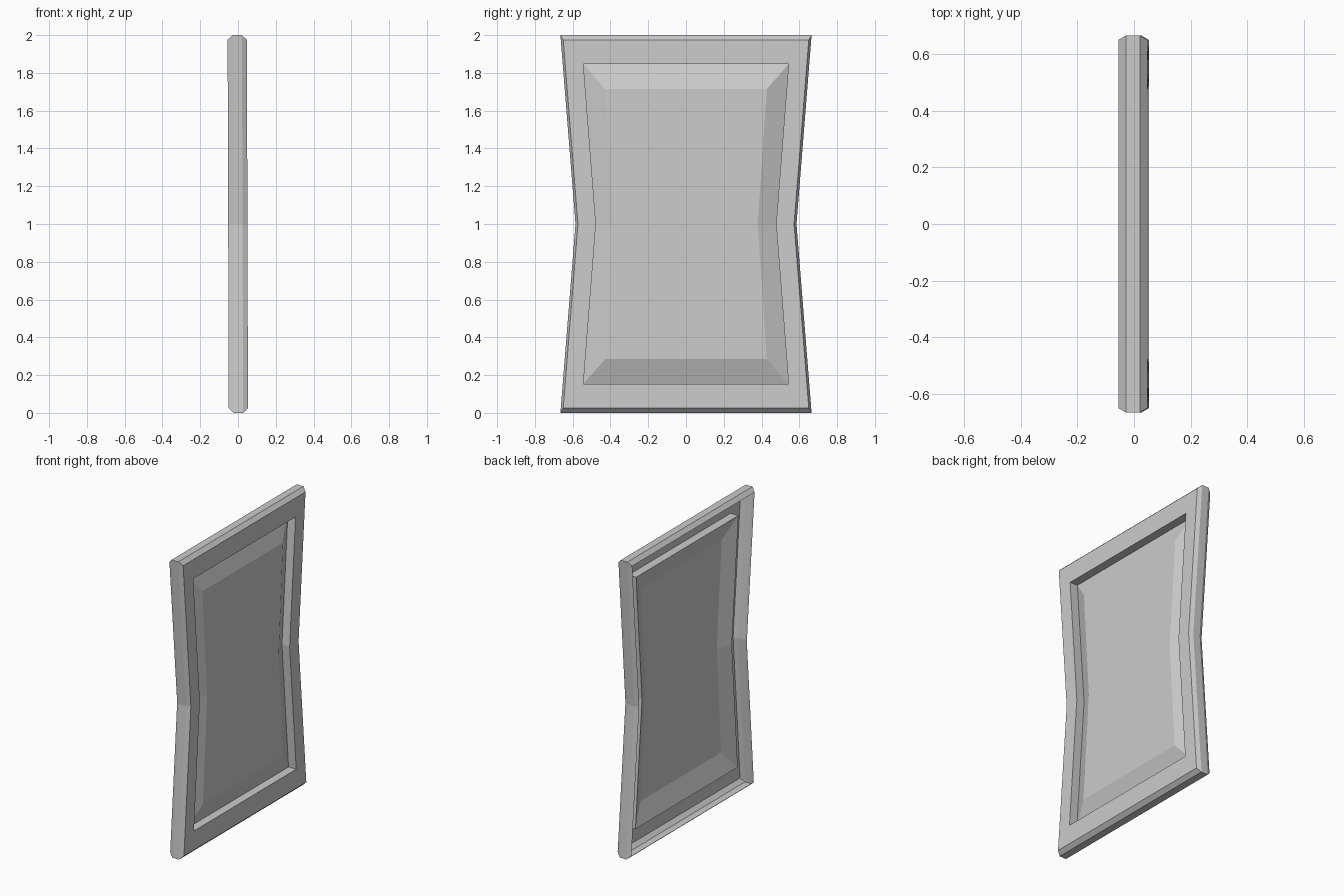
import bpy

if "Cube" in bpy.data.objects:
    bpy.data.objects.remove(bpy.data.objects["Cube"])

LEAN = 0.003  # the slab leans back very slightly


def ring(x, y_end, y_mid, z_low):
    """Six-point waisted outline at depth x."""
    z_high = 2 - z_low
    pts = [(-y_end, z_low), (y_end, z_low), (y_mid, 1),
           (y_end, z_high), (-y_end, z_high), (-y_mid, 1)]
    return [(x - LEAN * (z - 1), y, z) for y, z in pts]


def loft(name, rings, cap=False):
    """Join successive outlines with quads, optionally closing the last one."""
    verts = [v for r in rings for v in r]
    n = 6
    faces = []
    for k in range(len(rings) - 1):
        for i in range(n):
            j = (i + 1) % n
            faces.append((k * n + i, k * n + j, (k + 1) * n + j, (k + 1) * n + i))
    if cap:
        b = (len(rings) - 1) * n
        # two quads meeting along the waist
        faces += [(b, b + 1, b + 2, b + 5), (b + 5, b + 2, b + 3, b + 4)]
    mesh = bpy.data.meshes.new(name)
    mesh.from_pydata(verts, [], faces)
    mesh.update()
    obj = bpy.data.objects.new(name, mesh)
    bpy.context.collection.objects.link(obj)
    return obj


# Hollow frame: open back rim, chamfered edge, front face, recess wall
loft("frame", [
    ring(-0.052, 0.65, 0.572, 0.025),
    ring(-0.026, 0.665, 0.585, 0.0),
    ring(0.024, 0.665, 0.585, 0.0),
    ring(0.050, 0.65, 0.572, 0.025),
    ring(0.050, 0.543, 0.477, 0.153),
    ring(-0.007, 0.543, 0.477, 0.153),
])

# Raised centre panel with sloping borders
loft("raised_panel", [
    ring(-0.007, 0.543, 0.477, 0.153),
    ring(0.037, 0.428, 0.380, 0.285),
], cap=True)
